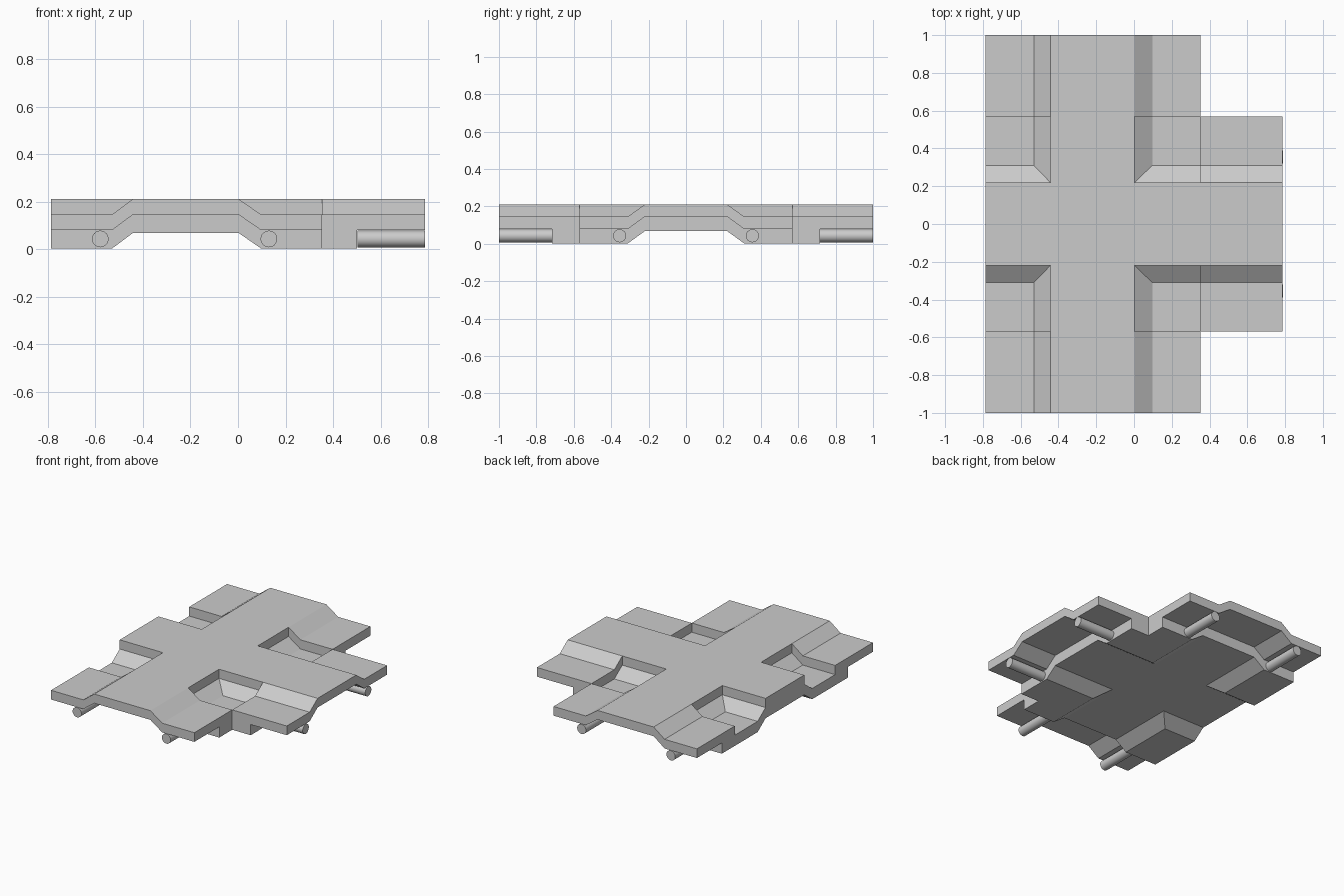
import bpy, bmesh, math

if "Cube" in bpy.data.objects:
    bpy.data.objects.remove(bpy.data.objects["Cube"])

# Grid lines of the plan: outer edge, ramps, deck edges, arm ends
XS = [-0.787, -0.53, -0.443, 0.003, 0.097, 0.353, 0.5, 0.787]
YS = [-1.0, -0.717, -0.57, -0.31, -0.22, 0.22, 0.31, 0.57, 0.717, 1.0]
LEVELS = [0.003, 0.08, 0.146]      # underside, ledge top, plate top at the low flanges
RISE = 0.065                       # how much the raised deck climbs


def height(i, j, k):
    raised = i in (2, 3) or j in (4, 5)
    return LEVELS[k] + RISE * raised


def filled(i, j, layer):
    """Is grid cell (i, j) solid? layer 0 = lower bed, 1 = top plate."""
    if not (0 <= i < 7 and 0 <= j < 9 and layer in (0, 1)):
        return False
    in_x, in_y = i <= 4, 2 <= j <= 6
    if not (in_x or in_y):
        return False
    if layer == 0:
        return i <= 5 and 1 <= j <= 7
    # four open pockets where the arms cross
    return not (in_x and in_y) or i == 2 or j == 4


# Crossing deck: two stacked layers built as one shell
bm = bmesh.new()
verts = {}


def vert(i, j, k):
    if (i, j, k) not in verts:
        verts[i, j, k] = bm.verts.new((XS[i], YS[j], height(i, j, k)))
    return verts[i, j, k]


def cap(i, j, k, up):
    """Horizontal face; the mitred corner cells are split through their low corner."""
    q = [(i, j), (i + 1, j), (i + 1, j + 1), (i, j + 1)]
    if not up:
        q.reverse()
    v = [vert(a, b, k) for a, b in q]
    low = [n for n in range(4) if v[n].co.z < LEVELS[k] + 0.01]
    if len(low) == 1:
        v = v[low[0]:] + v[:low[0]]
        bm.faces.new(v[:3])
        bm.faces.new((v[0], v[2], v[3]))
    else:
        bm.faces.new(v)


for i in range(7):
    for j in range(9):
        for layer in (0, 1):
            if not filled(i, j, layer):
                continue
            if not filled(i, j, layer + 1):
                cap(i, j, layer + 1, True)
            if not filled(i, j, layer - 1):
                cap(i, j, layer, False)
            sides = [((0, -1), (i, j), (i + 1, j)),
                     ((1, 0), (i + 1, j), (i + 1, j + 1)),
                     ((0, 1), (i + 1, j + 1), (i, j + 1)),
                     ((-1, 0), (i, j + 1), (i, j))]
            for (dx, dy), a, b in sides:
                if not filled(i + dx, j + dy, layer):
                    bm.faces.new((vert(*a, layer), vert(*b, layer),
                                  vert(*b, layer + 1), vert(*a, layer + 1)))

bmesh.ops.dissolve_limit(bm, angle_limit=math.radians(1),
                         verts=bm.verts[:], edges=bm.edges[:])
mesh = bpy.data.meshes.new("crossing_deck")
bm.to_mesh(mesh)
bm.free()
bpy.context.collection.objects.link(bpy.data.objects.new("crossing_deck", mesh))


# Connector pins under the flanges at the arm ends
def pin(name, x, y, rotation):
    bpy.ops.mesh.primitive_cylinder_add(vertices=32, radius=0.035, depth=0.285,
                                        location=(x, y, 0.043), rotation=rotation)
    obj = bpy.context.object
    obj.name = name
    bpy.ops.object.shade_smooth_by_angle()


for s in (-1, 1):
    pin("side_pin", 0.645, s * 0.355, (0, math.pi / 2, 0))
    for x in (-0.58, 0.13):
        pin("end_pin", x, s * 0.858, (math.pi / 2, 0, 0))
